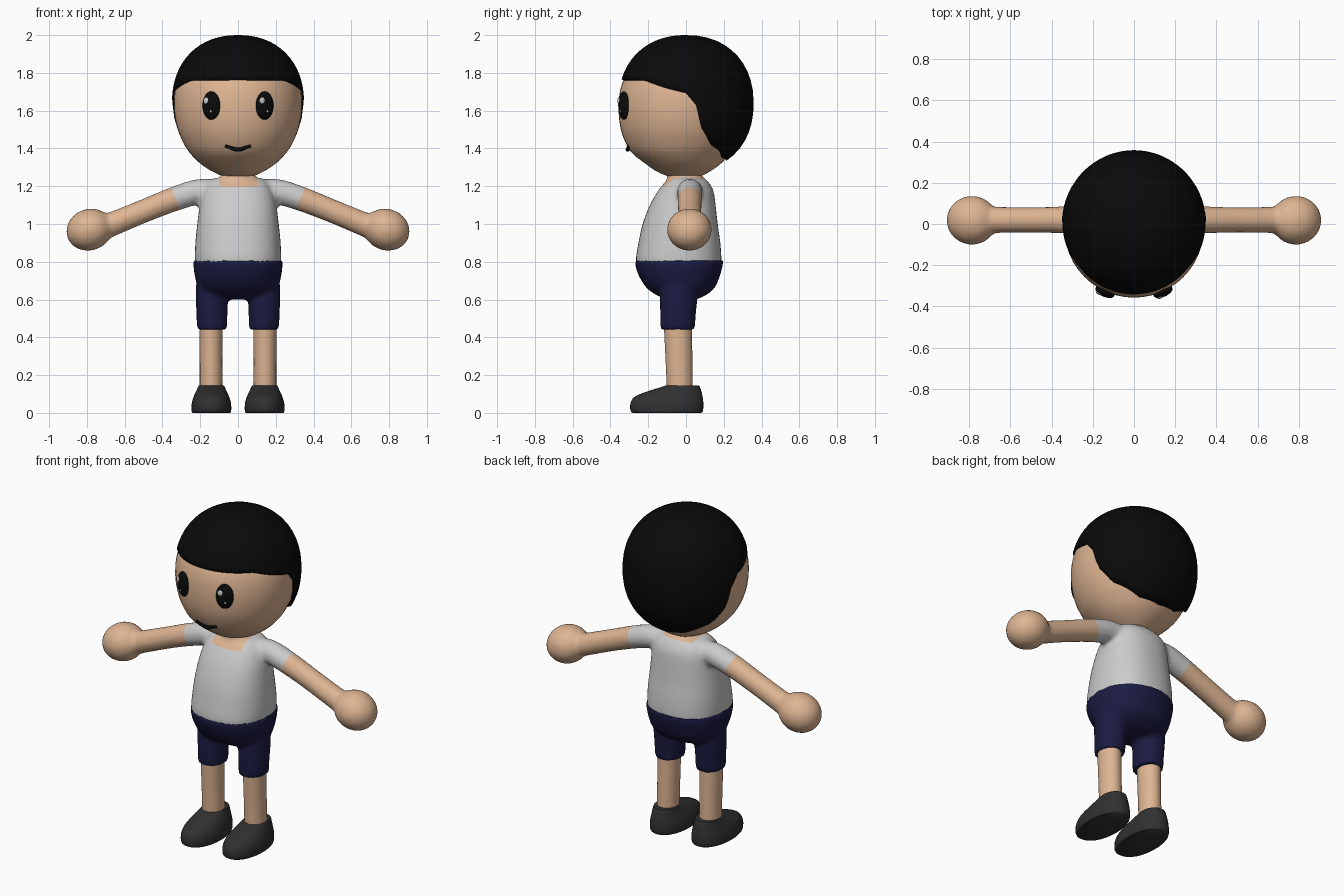
import bpy, bmesh, math
from mathutils import Matrix, Vector

if "Cube" in bpy.data.objects:
    bpy.data.objects.remove(bpy.data.objects["Cube"])


def material(name, r, g, b):
    m = bpy.data.materials.new(name)
    m.diffuse_color = (r, g, b, 1)
    m.use_nodes = True
    m.node_tree.nodes["Principled BSDF"].inputs["Base Color"].default_value = m.diffuse_color
    return m


SKIN = material("skin", 0.73, 0.46, 0.29)
CLOTH = material("shirt_grey", 0.6, 0.6, 0.6)
NAVY = material("navy", 0.011, 0.011, 0.055)
SHOE = material("dark_grey", 0.03, 0.03, 0.03)
BLACK = material("black", 0.003, 0.003, 0.003)
WHITE = material("white", 0.8, 0.8, 0.8)


def finish(name, bm, mats, angle=50):
    bmesh.ops.recalc_face_normals(bm, faces=bm.faces[:])
    me = bpy.data.meshes.new(name)
    bm.to_mesh(me)
    bm.free()
    ob = bpy.data.objects.new(name, me)
    bpy.context.collection.objects.link(ob)
    for m in mats:
        me.materials.append(m)
    smooth(ob, angle)
    return ob


def smooth(ob, angle=50):
    bpy.ops.object.select_all(action='DESELECT')
    ob.select_set(True)
    bpy.context.view_layer.objects.active = ob
    bpy.ops.object.shade_smooth_by_angle(angle=math.radians(angle))


def skin_rings(bm, rings):
    """Join rings of points into a capped closed surface."""
    vs = [[bm.verts.new(p) for p in ring] for ring in rings]
    n = len(vs[0])
    for a, b in zip(vs, vs[1:]):
        for i in range(n):
            j = (i + 1) % n
            bm.faces.new((a[i], a[j], b[j], b[i]))
    bm.faces.new(vs[0][::-1])
    bm.faces.new(vs[-1])


def spline(rows, steps=4):
    """Catmull-Rom resampling of a short table."""
    out = []
    for k in range(len(rows) - 1):
        q = [rows[max(0, min(len(rows) - 1, k + d))] for d in (-1, 0, 1, 2)]
        for s in range(steps):
            t = s / steps
            out.append([0.5 * (2 * b + (c - a) * t + (2 * a - 5 * b + 4 * c - d) * t * t
                               + (3 * b - a - 3 * c + d) * t ** 3) for a, b, c, d in zip(*q)])
    return out + [list(rows[-1])]


def loft(bm, rows, cx=0, n=40, power=2.0, steps=4):
    """Rows are (z, half width, front y, back y)."""
    rings = []
    for z, rx, yf, yb in spline(rows, steps):
        ring = []
        for i in range(n):
            a = 2 * math.pi * i / n
            c, s = math.cos(a), math.sin(a)
            ring.append((cx + rx * math.copysign(abs(c) ** (2 / power), c),
                         (yf + yb) / 2 + (yb - yf) / 2 * math.copysign(abs(s) ** (2 / power), s), z))
        rings.append(ring)
    skin_rings(bm, rings)


def ellipsoid(bm, matrix, radii, seg=32):
    bmesh.ops.create_uvsphere(bm, u_segments=seg, v_segments=seg // 2, radius=1,
                              matrix=matrix @ Matrix.Diagonal((*radii, 1)))


def fuse(ob, voxel, rounds):
    """Merge overlapping volumes into one soft skin."""
    r = ob.modifiers.new("merge", 'REMESH')
    r.mode = 'VOXEL'
    r.voxel_size = voxel
    s = ob.modifiers.new("soften", 'SMOOTH')
    s.factor = 0.5
    s.iterations = rounds
    bpy.context.view_layer.objects.active = ob
    for m in ("merge", "soften"):
        bpy.ops.object.modifier_apply(modifier=m)


# Upper body: torso, neck, arms and hands merged
bm = bmesh.new()
loft(bm, [(.76, .222, -.255, .182), (.81, .229, -.266, .188), (.9, .226, -.252, .182),
          (1.0, .216, -.23, .168), (1.1, .203, -.192, .157), (1.17, .187, -.152, .147),
          (1.21, .168, -.122, .128), (1.243, .13, -.085, .1)], power=2.3)
loft(bm, [(1.15, .09, -.105, .085), (1.25, .088, -.1, .08), (1.32, .084, -.095, .075)])
for sx in (1, -1):
    rings = []
    for x, z, r, tilt in spline([(.08, 1.17, .06, 0), (.2, 1.172, .067, -8), (.33, 1.135, .065, -20),
                                 (.5, 1.068, .062, -22), (.7, .985, .064, -22)]):
        t = math.radians(tilt)
        rings.append([(sx * (x - r * math.sin(t) * math.sin(a)), .02 + r * math.cos(a),
                       z + r * math.cos(t) * math.sin(a))
                      for a in [2 * math.pi * i / 32 for i in range(32)]])
    skin_rings(bm, rings)
    ellipsoid(bm, Matrix.Translation((sx * .786, .018, .97)) @ Matrix.Rotation(sx * math.radians(20), 4, 'Y'),
              (.125, .119, .11))
body = finish("upper_body", bm, [])
fuse(body, .014, 5)

# Clean sleeve hems and neckline, then colour the skin areas
hem = Vector((.33, .02, 1.135))
hem_n = Vector((math.cos(.36), 0, -math.sin(.36)))
neck = Vector((0, -.11, 1.2))
neck_n = Vector((0, -.18, 1)).normalized()
flip = Vector((-1, 1, 1))
bm = bmesh.new()
bm.from_mesh(body.data)
for co, no in ((hem, hem_n), (hem * flip, hem_n * flip), (neck, neck_n),
               (Vector((.1, 0, 0)), Vector((1, 0, 0))), (Vector((-.1, 0, 0)), Vector((1, 0, 0)))):
    bmesh.ops.bisect_plane(bm, geom=bm.verts[:] + bm.edges[:] + bm.faces[:], plane_co=co, plane_no=no)
for f in bm.faces:
    c = f.calc_center_median()
    on_arm = (Vector((abs(c.x), c.y, c.z)) - hem).dot(hem_n) > 0 and abs(c.x) > .27
    on_neck = abs(c.x) < .1 and (c - neck).dot(neck_n) > 0
    f.material_index = int(on_arm or on_neck)
bm.to_mesh(body.data)
bm.free()
body.data.materials.append(CLOTH)
body.data.materials.append(SKIN)
smooth(body)

# Shorts
bm = bmesh.new()
loft(bm, [(.6, .1, -.1, .05), (.62, .175, -.15, .1), (.66, .21, -.207, .15), (.72, .228, -.247, .178),
          (.77, .235, -.266, .192), (.808, .235, -.272, .198)], power=2.2)
for sx in (1, -1):
    loft(bm, [(.442, .08, -.136, .048), (.52, .082, -.137, .052), (.6, .085, -.138, .06),
              (.68, .085, -.135, .06)], cx=sx * .138)
shorts = finish("shorts", bm, [])
fuse(shorts, .013, 4)
shorts.data.materials.append(NAVY)
smooth(shorts)

# Legs and shoes
for side, sx in (("left", 1), ("right", -1)):
    bm = bmesh.new()
    loft(bm, [(.1, .06, -.1, .036), (.28, .06, -.108, .034), (.48, .062, -.118, .03)], cx=sx * .143)
    finish(side + "_leg", bm, [SKIN])
    bm = bmesh.new()
    loft(bm, [(0, .1, -.282, .082), (.012, .105, -.294, .09), (.05, .104, -.294, .092),
              (.085, .094, -.272, .088), (.112, .082, -.21, .082), (.134, .072, -.14, .075),
              (.146, .066, -.105, .068)], cx=sx * .141, power=2.15, steps=3)
    finish(side + "_shoe", bm, [SHOE])

# Head
bm = bmesh.new()
loft(bm, [(1.25, .075, -.09, .075), (1.28, .14, -.158, .13), (1.32, .2, -.216, .185),
          (1.37, .25, -.28, .23), (1.42, .284, -.315, .265), (1.5, .319, -.345, .3),
          (1.6, .338, -.357, .32), (1.7, .335, -.35, .325), (1.78, .31, -.322, .305),
          (1.86, .26, -.265, .255), (1.93, .16, -.17, .16), (1.96, .05, -.05, .05)], n=48)
finish("head", bm, [SKIN])

# Hair: cap that runs from the crown down to a shaped hairline
LINE = [(0, 1.765), (50, 1.762), (73, 1.72), (90, 1.695), (99, 1.63), (104, 1.51),
        (116, 1.42), (146, 1.348), (180, 1.335)]


def hairline(deg):
    for (a, za), (b, zb) in zip(LINE, LINE[1:]):
        if deg <= b:
            return za + (zb - za) * (deg - a) / (b - a)
    return LINE[-1][1]


bm = bmesh.new()
P, COLS, ROWS = 2.2, 120, 18
crown = bm.verts.new((0, 0, 2.0))
cols = []
for i in range(COLS):
    deg = 360 * i / COLS
    a = math.radians(deg)
    u = (hairline(min(deg, 360 - deg)) - 1.638) / .362
    end = math.acos(math.copysign(abs(u) ** (P / 2), u))
    col = []
    for k in range(1, ROWS + 1):
        t = end * k / ROWS
        c, r = math.cos(t), math.sin(t) ** (2 / P)
        col.append(bm.verts.new((.35 * r * math.sin(a), -.358 * r * math.cos(a),
                                 1.638 + .362 * math.copysign(abs(c) ** (2 / P), c))))
    cols.append(col)
for i in range(COLS):
    a, b = cols[i], cols[(i + 1) % COLS]
    bm.faces.new((crown, a[0], b[0]))
    for k in range(ROWS - 1):
        bm.faces.new((a[k], a[k + 1], b[k + 1], b[k]))
hair = finish("hair", bm, [BLACK])
mod = hair.modifiers.new("thickness", 'SOLIDIFY')
mod.thickness = .03
mod.offset = -1

# Eyes with two highlights each
for side, sx in (("left", 1), ("right", -1)):
    frame = Matrix.Translation((sx * .141, -.329, 1.627)) @ Matrix.Rotation(sx * .42, 4, 'Z')
    bm = bmesh.new()
    ellipsoid(bm, frame, (.05, .024, .075))
    finish(side + "_eye", bm, [BLACK])
    bm = bmesh.new()
    ellipsoid(bm, frame @ Matrix.Translation((-.022, -.019, .026)), (.016, .006, .018), 16)
    ellipsoid(bm, frame @ Matrix.Translation((.006, -.022, -.03)), (.006, .003, .007), 12)
    finish(side + "_eye_highlights", bm, [WHITE])

# Mouth
cu = bpy.data.curves.new("mouth", 'CURVE')
cu.dimensions = '3D'
cu.bevel_depth = .012
cu.bevel_resolution = 3
cu.use_fill_caps = True
sp = cu.splines.new('BEZIER')
pts = [(-.068, -.303, 1.414), (0, -.308, 1.394), (.068, -.303, 1.414)]
sp.bezier_points.add(len(pts) - 1)
for bp, p in zip(sp.bezier_points, pts):
    bp.co = p
    bp.handle_left_type = bp.handle_right_type = 'AUTO'
for i in (0, 2):
    sp.bezier_points[i].radius = .7
cu.materials.append(BLACK)
bpy.context.collection.objects.link(bpy.data.objects.new("mouth", cu))
